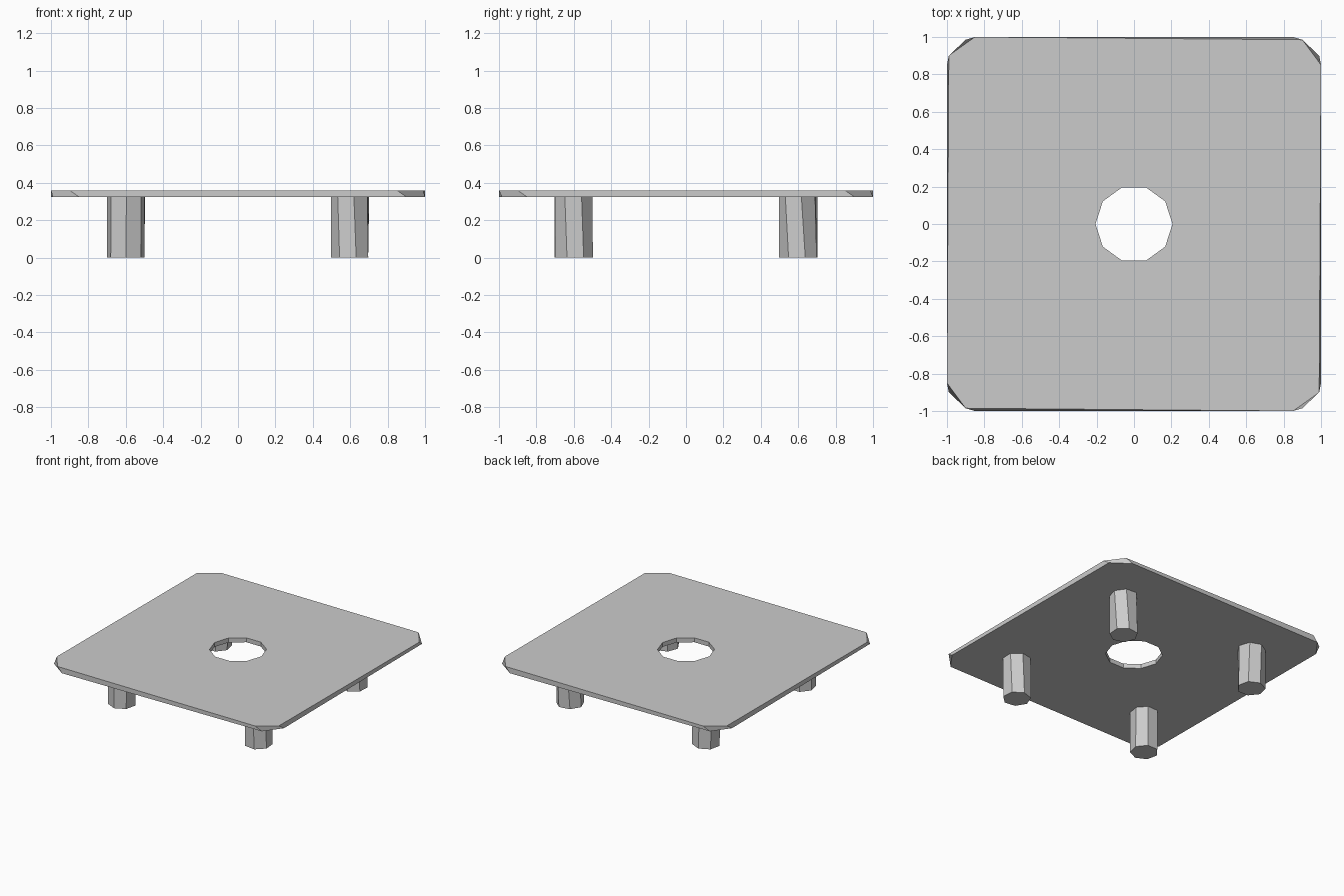
import bpy, bmesh
from math import radians, sin, cos, tau

cube = bpy.data.objects.get("Cube")
if cube:
    bpy.data.objects.remove(cube)

BOTTOM, TOP = 0.325, 0.36

grey = bpy.data.materials.new("plain_grey")
grey.use_nodes = True
colour = (0.6, 0.6, 0.6, 1)
grey.diffuse_color = colour
grey.node_tree.nodes["Principled BSDF"].inputs["Base Color"].default_value = colour


def finish(name, bm):
    bmesh.ops.recalc_face_normals(bm, faces=bm.faces)
    mesh = bpy.data.meshes.new(name)
    bm.to_mesh(mesh)
    bm.free()
    mesh.materials.append(grey)
    obj = bpy.data.objects.new(name, mesh)
    bpy.context.collection.objects.link(obj)
    return obj


def ring(bm, points, z):
    return [bm.verts.new((x, y, z)) for x, y in points]


def wall(bm, low, high):
    n = len(low)
    for i in range(n):
        j = (i + 1) % n
        bm.faces.new((low[i], low[j], high[j], high[i]))


def polygon(n, radius, phase=0, centre=(0, 0)):
    return [(centre[0] + radius * cos(phase + tau * i / n),
             centre[1] + radius * sin(phase + tau * i / n)) for i in range(n)]


# Table top: clipped corners that differ slightly above and below, with a hole
half = [(0.85, -1), (0.99, -0.9), (1, 0.85), (0.9, 0.985)]
upper = half + [(-x, -y) for x, y in half]
mirrored = [(-x, y) for x, y in reversed(upper)]
start = mirrored.index((0.9, -0.985))
lower = mirrored[start:] + mirrored[:start]

bm = bmesh.new()
outer_low, outer_high = ring(bm, lower, BOTTOM), ring(bm, upper, TOP)
hole = polygon(10, 0.206)
inner_low, inner_high = ring(bm, hole, BOTTOM), ring(bm, hole, TOP)
wall(bm, outer_low, outer_high)
wall(bm, inner_low, inner_high)
for z_ring in (outer_low + inner_low, outer_high + inner_high):
    level = set(z_ring)
    edges = [e for e in bm.edges if level.issuperset(e.verts)]
    bmesh.ops.triangle_fill(bm, edges=edges, use_beauty=True, normal=(0, 0, 1))
finish("table_top", bm)


# Legs: seven-sided posts, each turned a little differently
def leg(name, x, y, foot_turn, head_turn):
    bm = bmesh.new()
    foot = ring(bm, polygon(7, 0.103, radians(foot_turn), (x, y)), 0)
    head = ring(bm, polygon(7, 0.103, radians(head_turn), (x, y)), BOTTOM)
    wall(bm, foot, head)
    bm.faces.new(foot)
    bm.faces.new(head)
    finish(name, bm)


leg("front_left_leg", 0.6, -0.6, -72, -79)
leg("front_right_leg", -0.6, -0.6, -90, -88)
leg("back_left_leg", 0.6, 0.6, -30, -42)
leg("back_right_leg", -0.6, 0.6, 90, 96)
